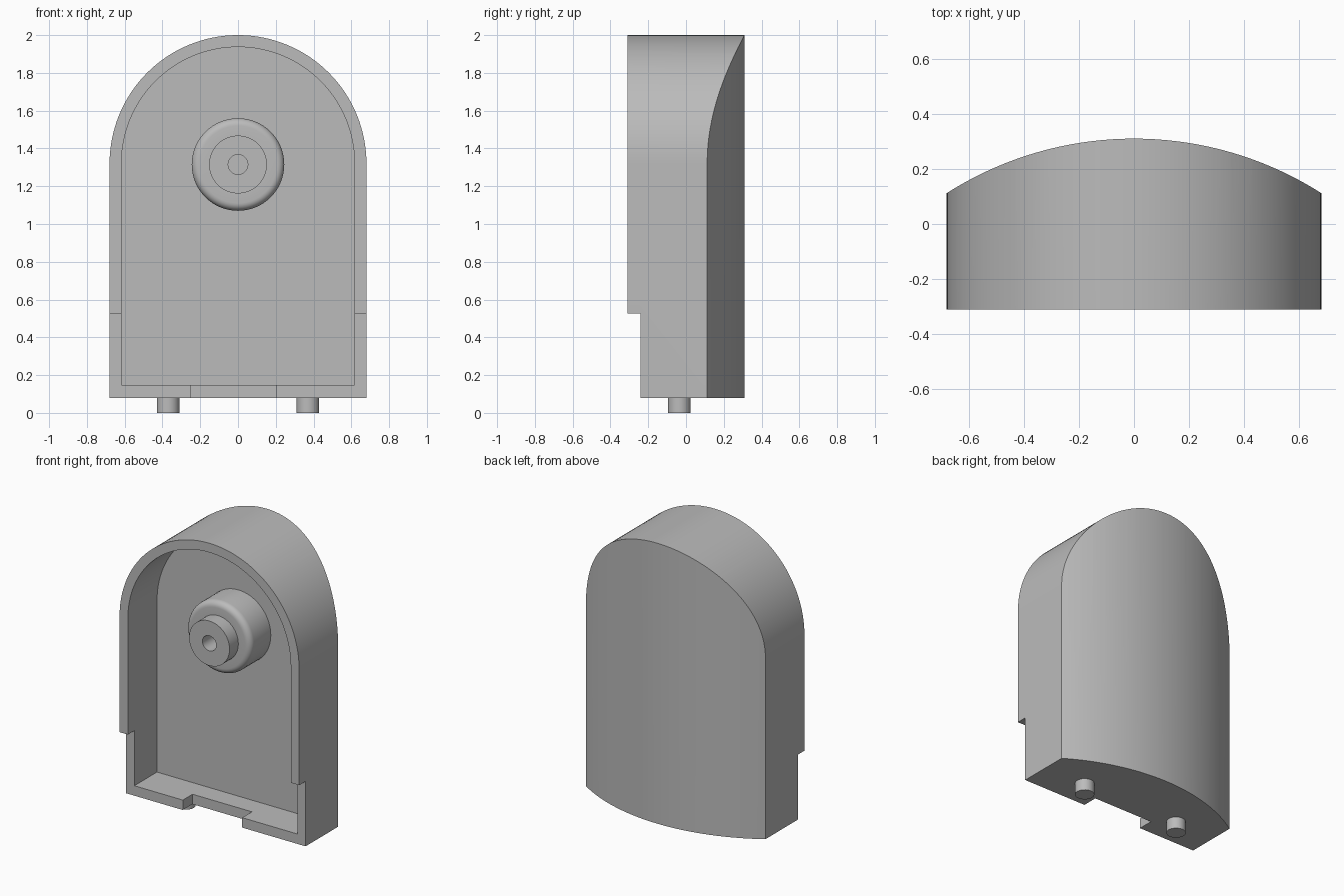
import bpy, bmesh, math
from mathutils import Matrix, Vector

cube = bpy.data.objects.get("Cube")
if cube:
    bpy.data.objects.remove(cube, do_unlink=True)

grey = bpy.data.materials.new("plain_grey")
grey.use_nodes = True
COLOUR = (0.5, 0.5, 0.5, 1)
grey.diffuse_color = COLOUR
grey.node_tree.nodes["Principled BSDF"].inputs["Base Color"].default_value = COLOUR

HALF_WIDTH, WALL, ARCH_Z = 0.68, 0.063, 1.32
BOTTOM, FRONT, BACK, FLOOR_Y = 0.08, -0.31, 0.31, 0.005


def finish(name, bm):
    bmesh.ops.recalc_face_normals(bm, faces=bm.faces)
    mesh = bpy.data.meshes.new(name)
    bm.to_mesh(mesh)
    bm.free()
    mesh.materials.append(grey)
    obj = bpy.data.objects.new(name, mesh)
    bpy.context.collection.objects.link(obj)
    return obj


def arch(name, radius, bottom, y0, y1, steps=64):
    """Round-topped slab running from y0 to y1."""
    bm = bmesh.new()
    outline = [(-radius, bottom), (radius, bottom)]
    for i in range(steps + 1):
        a = math.pi * i / steps
        outline.append((radius * math.cos(a), ARCH_Z + radius * math.sin(a)))
    face = bm.faces.new([bm.verts.new((x, y0, z)) for x, z in outline])
    moved = bmesh.ops.extrude_face_region(bm, geom=[face])["geom"]
    verts = [g for g in moved if isinstance(g, bmesh.types.BMVert)]
    bmesh.ops.translate(bm, verts=verts, vec=(0, y1 - y0, 0))
    return finish(name, bm)


def cylinder(name, radius, centre, height, sides):
    bm = bmesh.new()
    bmesh.ops.create_cone(bm, cap_ends=True, segments=sides, radius1=radius,
                          radius2=radius, depth=height,
                          matrix=Matrix.Translation(centre))
    return finish(name, bm)


def box(name, low, high):
    low, high = Vector(low), Vector(high)
    bm = bmesh.new()
    bmesh.ops.create_cube(bm, size=1, matrix=Matrix.Translation((low + high) / 2)
                          @ Matrix.Diagonal((*(high - low), 1)))
    return finish(name, bm)


def activate(obj):
    bpy.ops.object.select_all(action="DESELECT")
    obj.select_set(True)
    bpy.context.view_layer.objects.active = obj


def carve(obj, cutter, operation="DIFFERENCE"):
    mod = obj.modifiers.new("carve", "BOOLEAN")
    mod.object, mod.operation, mod.solver = cutter, operation, "EXACT"
    activate(obj)
    bpy.ops.object.modifier_apply(modifier=mod.name)
    bpy.data.objects.remove(cutter, do_unlink=True)


def smooth(obj):
    activate(obj)
    bpy.ops.object.shade_smooth_by_angle(angle=math.radians(30))


# Housing: arched slab with a bowed back
housing = arch("housing", HALF_WIDTH, BOTTOM, FRONT, 0.5)
SAG = 0.198
bow = (HALF_WIDTH ** 2 + SAG ** 2) / (2 * SAG)
carve(housing, cylinder("bow_cutter", bow, (0, BACK - bow, 1), 3, 200), "INTERSECT")

# Hollow front, stepped lower rim and notch in the bottom wall
carve(housing, arch("hollow_cutter", HALF_WIDTH - WALL, 0.148, -0.5, FLOOR_Y))
carve(housing, box("step_cutter", (-1, -0.5, -0.1), (1, -0.24, 0.525)))
carve(housing, box("notch_cutter", (-0.25, -0.5, -0.1), (0.2, -0.135, 0.2)))
smooth(housing)

# Stepped boss with rounded shoulder and a blind hole, turned about the y axis
R, FILLET, SHOULDER, STEM, HOLE = 0.245, 0.04, -0.215, 0.153, 0.052
profile = [(0, 0.02), (R, 0.02)]
for i in range(7):
    a = math.pi / 2 * i / 6
    profile.append((R - FILLET + FILLET * math.cos(a),
                    SHOULDER + FILLET - FILLET * math.sin(a)))
profile += [(STEM, SHOULDER), (STEM, FRONT), (HOLE, FRONT), (HOLE, -0.1), (0, -0.1)]
bm = bmesh.new()
points = [bm.verts.new((r, y, 0)) for r, y in profile]
edges = [bm.edges.new(pair) for pair in zip(points, points[1:])]
bmesh.ops.spin(bm, geom=points + edges, cent=(0, 0, 0), axis=(0, 1, 0),
               angle=math.tau, steps=64)
bmesh.ops.remove_doubles(bm, verts=bm.verts, dist=0.0001)
bmesh.ops.translate(bm, verts=bm.verts, vec=(0, 0, 1.315))
smooth(finish("boss", bm))

# Locating pegs under the base
for side, x in (("left", 0.37), ("right", -0.37)):
    smooth(cylinder(side + "_peg", 0.06, (x, -0.035, 0.05), 0.1, 40))
